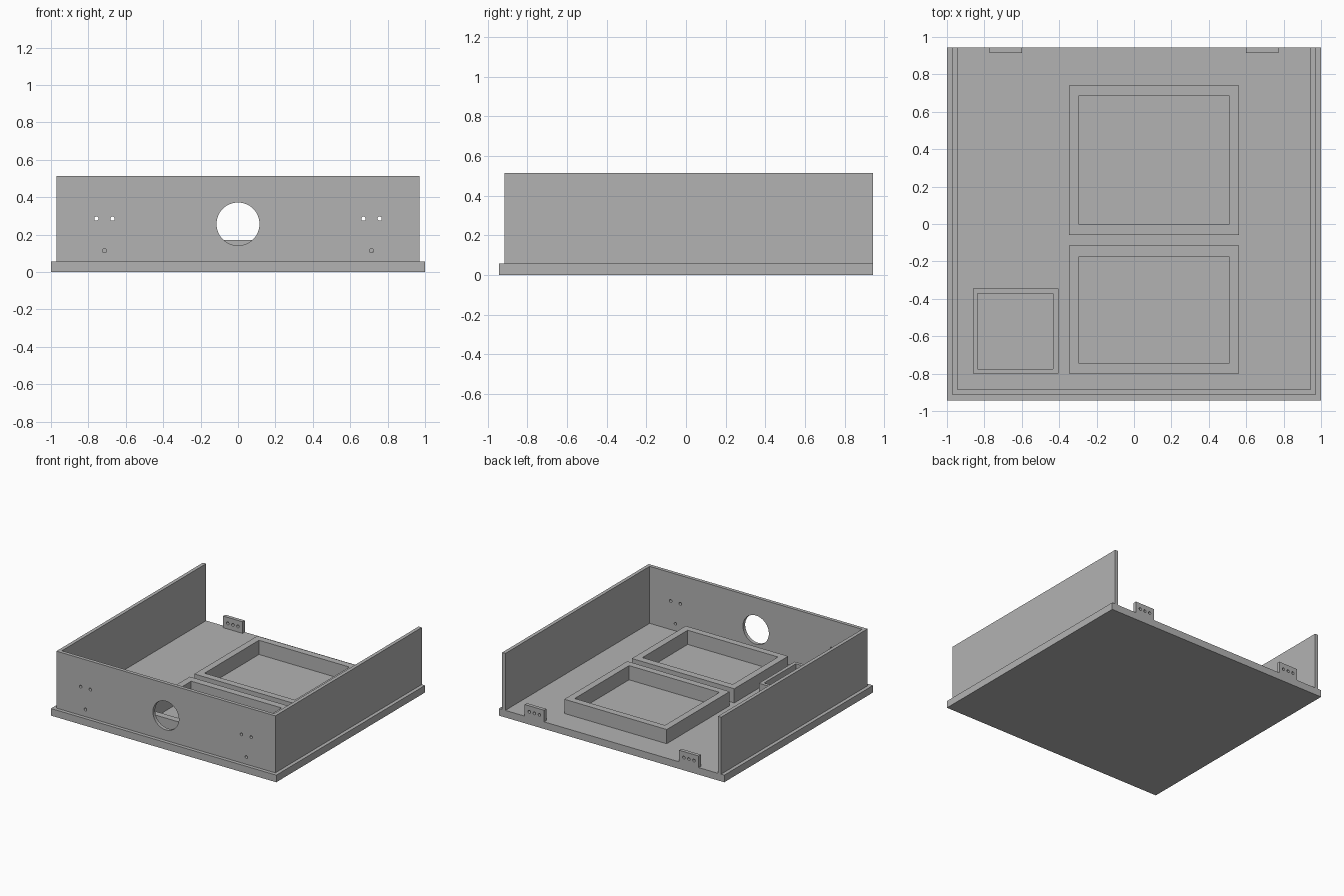
import bpy, bmesh, math
from mathutils import Matrix, Vector

if "Cube" in bpy.data.objects:
    bpy.data.objects.remove(bpy.data.objects["Cube"])

GREY = bpy.data.materials.new("plain_grey")
GREY.diffuse_color = (0.45, 0.45, 0.45, 1)
GREY.use_nodes = True
GREY.node_tree.nodes["Principled BSDF"].inputs["Base Color"].default_value = GREY.diffuse_color

BASE_T = 0.057      # base plate thickness
HALF_D = 0.943      # half depth of the base
WALL_T = 0.0285     # wall thickness
WALL_TOP = 0.514


def finish(name, bm):
    bmesh.ops.recalc_face_normals(bm, faces=bm.faces)
    me = bpy.data.meshes.new(name)
    bm.to_mesh(me)
    bm.free()
    me.materials.append(GREY)
    ob = bpy.data.objects.new(name, me)
    bpy.context.collection.objects.link(ob)
    return ob


def prism(name, outline, z0, z1):
    """Closed outline in plan, extruded from z0 to z1."""
    bm = bmesh.new()
    face = bm.faces.new([bm.verts.new((x, y, z0)) for x, y in outline])
    ext = bmesh.ops.extrude_face_region(bm, geom=[face])["geom"]
    bmesh.ops.translate(bm, vec=(0, 0, z1 - z0),
                        verts=[v for v in ext if isinstance(v, bmesh.types.BMVert)])
    return finish(name, bm)


def rect(x0, x1, y0, y1):
    return [(x0, y0), (x1, y0), (x1, y1), (x0, y1)]


def frame(name, outer, inner, z0, z1):
    """Open rectangular rim between two rectangles."""
    bm = bmesh.new()
    loops = [[bm.verts.new((x, y, z)) for x, y in rect(*r)]
             for r, z in ((outer, z0), (outer, z1), (inner, z1), (inner, z0))]
    for k in range(4):
        a, b = loops[k], loops[(k + 1) % 4]
        for i in range(4):
            j = (i + 1) % 4
            bm.faces.new((a[i], a[j], b[j], b[i]))
    return finish(name, bm)


def drill(ob, y, holes):
    """Cut round holes (x, z, radius, sides) along y."""
    bm = bmesh.new()
    for x, z, r, n in holes:
        m = Matrix.Translation((x, y, z)) @ Matrix.Rotation(math.pi / 2, 4, 'X')
        bmesh.ops.create_cone(bm, cap_ends=True, segments=n, radius1=r,
                              radius2=r, depth=0.15, matrix=m)
    cutter = finish("hole_cutter", bm)
    cutter.hide_render = True
    mod = ob.modifiers.new("holes", 'BOOLEAN')
    mod.operation, mod.solver, mod.object = 'DIFFERENCE', 'EXACT', cutter
    bpy.context.view_layer.objects.active = ob
    ob.select_set(True)
    bpy.ops.object.modifier_apply(modifier=mod.name)
    bpy.data.objects.remove(cutter)
    bpy.ops.object.shade_smooth_by_angle(angle=math.radians(30))
    ob.select_set(False)


# base plate
prism("base_plate", rect(-1, 1, -HALF_D, HALF_D), 0, BASE_T)

# three-sided wall, open at the back
wx, wy = 0.9715, -0.9145
ix, iy = wx - WALL_T, wy + WALL_T
walls = prism("walls", [(-wx, HALF_D), (-wx, wy), (wx, wy), (wx, HALF_D),
                        (ix, HALF_D), (ix, iy), (-ix, iy), (-ix, HALF_D)],
              BASE_T, WALL_TOP)

# large round opening and small screw holes in the front wall
front_holes = [(0, 0.257, 0.115, 64)]
for s in (-1, 1):
    front_holes += [(s * x, z, 0.0115, 20)
                    for x, z in ((0.757, 0.286), (0.671, 0.286), (0.714, 0.115))]
drill(walls, wy + WALL_T / 2, front_holes)

# holder rims standing on the base
frame("rear_holder", (-0.347, 0.562, -0.058, 0.74),
      (-0.294, 0.508, -0.004, 0.686), BASE_T, 0.171)
frame("front_holder", (-0.347, 0.562, -0.80, -0.116),
      (-0.294, 0.508, -0.747, -0.173), BASE_T, 0.171)
frame("small_holder", (-0.86, -0.405, -0.80, -0.346),
      (-0.837, -0.433, -0.774, -0.372), BASE_T, 0.143)

# mounting tabs on the back edge, each with three holes
for side, s in (("left", -1), ("right", 1)):
    cx = s * 0.686
    tab = prism(side + "_rear_tab",
                rect(cx - 0.086, cx + 0.086, HALF_D - WALL_T, HALF_D), BASE_T, 0.15)
    drill(tab, HALF_D - WALL_T / 2,
          [(cx + d, 0.102, 0.0115, 20) for d in (-0.045, 0, 0.045)])
